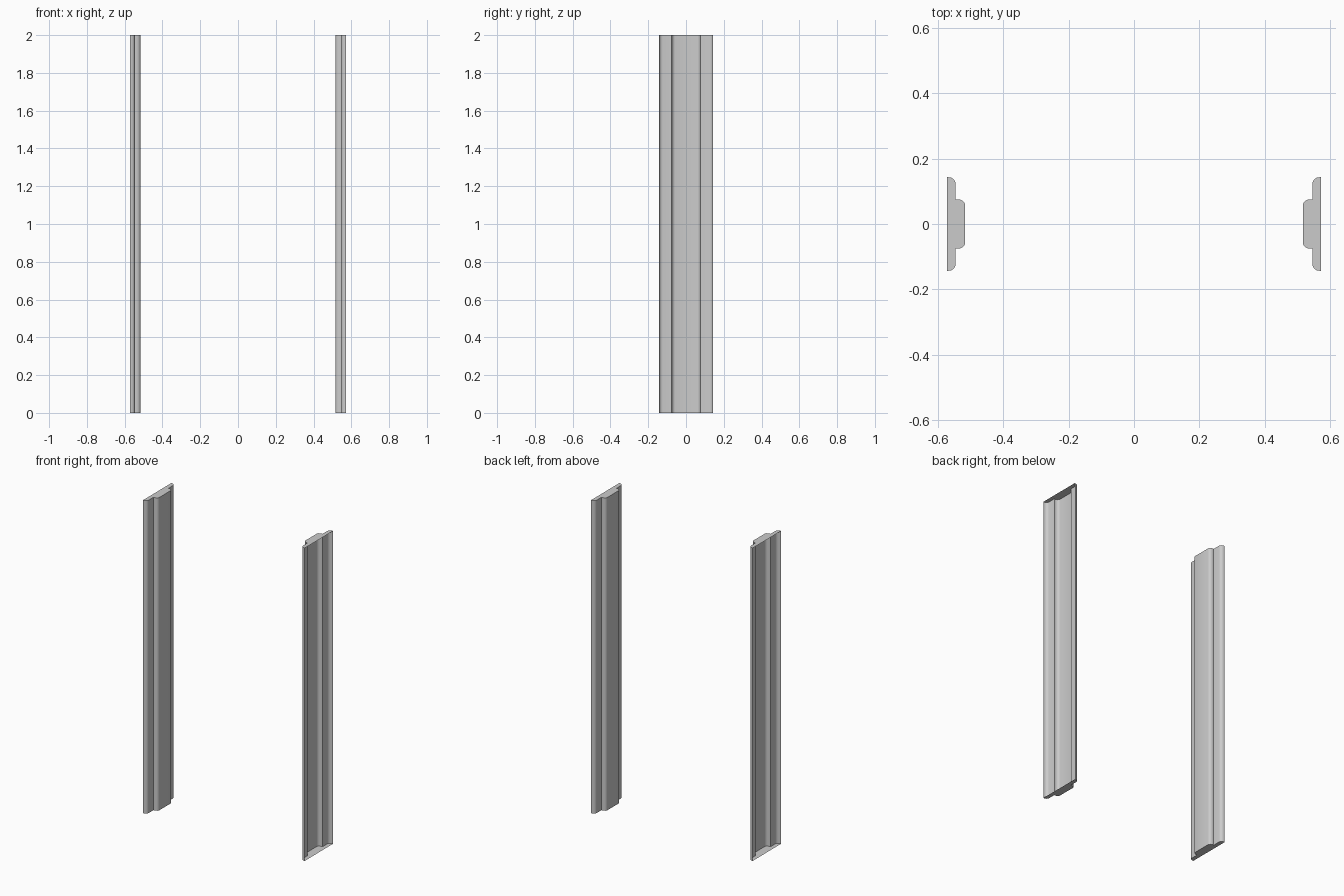
import bpy, bmesh
from math import sin, cos, pi

if "Cube" in bpy.data.objects:
    bpy.data.objects.remove(bpy.data.objects["Cube"])

HEIGHT = 2.0
BACK, STEP, FACE = 0.572, 0.545, 0.516   # x of the open back, wide step, raised face
WIDE, NARROW = 0.143, 0.0755             # half widths in y


def rounded(x, y, rx, ry, n=4):
    """Quarter-round from the side wall to the face, corner at (x, y)."""
    return [(x + rx - rx * sin(i * pi / 2 / n), y - ry + ry * cos(i * pi / 2 / n))
            for i in range(n + 1)]


def half_profile():
    pts = [(BACK, WIDE)]
    pts += rounded(STEP, WIDE, 0.022, 0.02)
    pts += [(STEP, NARROW)]
    pts += rounded(FACE, NARROW, 0.022, 0.018)
    return pts


def door_jamb(name, side):
    half = half_profile()
    profile = half + [(x, -y) for x, y in reversed(half)]
    bm = bmesh.new()
    low = [bm.verts.new((side * x, y, 0)) for x, y in profile]
    high = [bm.verts.new((side * x, y, HEIGHT)) for x, y in profile]
    # moulded wall, back left open
    for i in range(len(profile) - 1):
        q = [low[i], low[i + 1], high[i + 1], high[i]]
        bm.faces.new(q if side < 0 else q[::-1])
    # end caps
    bm.faces.new(low[::-1] if side < 0 else low)
    bm.faces.new(high if side < 0 else high[::-1])
    bmesh.ops.recalc_face_normals(bm, faces=bm.faces)
    # open shell: make the raised face point towards the opening
    front = max(bm.faces, key=lambda f: -abs(f.calc_center_median().x)
                if abs(f.normal.x) > 0.9 else -9)
    if front.normal.x * side > 0:
        bmesh.ops.reverse_faces(bm, faces=bm.faces)
    mesh = bpy.data.meshes.new(name)
    bm.to_mesh(mesh)
    bm.free()
    obj = bpy.data.objects.new(name, mesh)
    bpy.context.collection.objects.link(obj)
    bpy.ops.object.select_all(action='DESELECT')
    obj.select_set(True)
    bpy.context.view_layer.objects.active = obj
    bpy.ops.object.shade_smooth_by_angle(angle=0.6)


# mirrored pair of jambs
door_jamb("left_jamb", -1)
door_jamb("right_jamb", 1)
